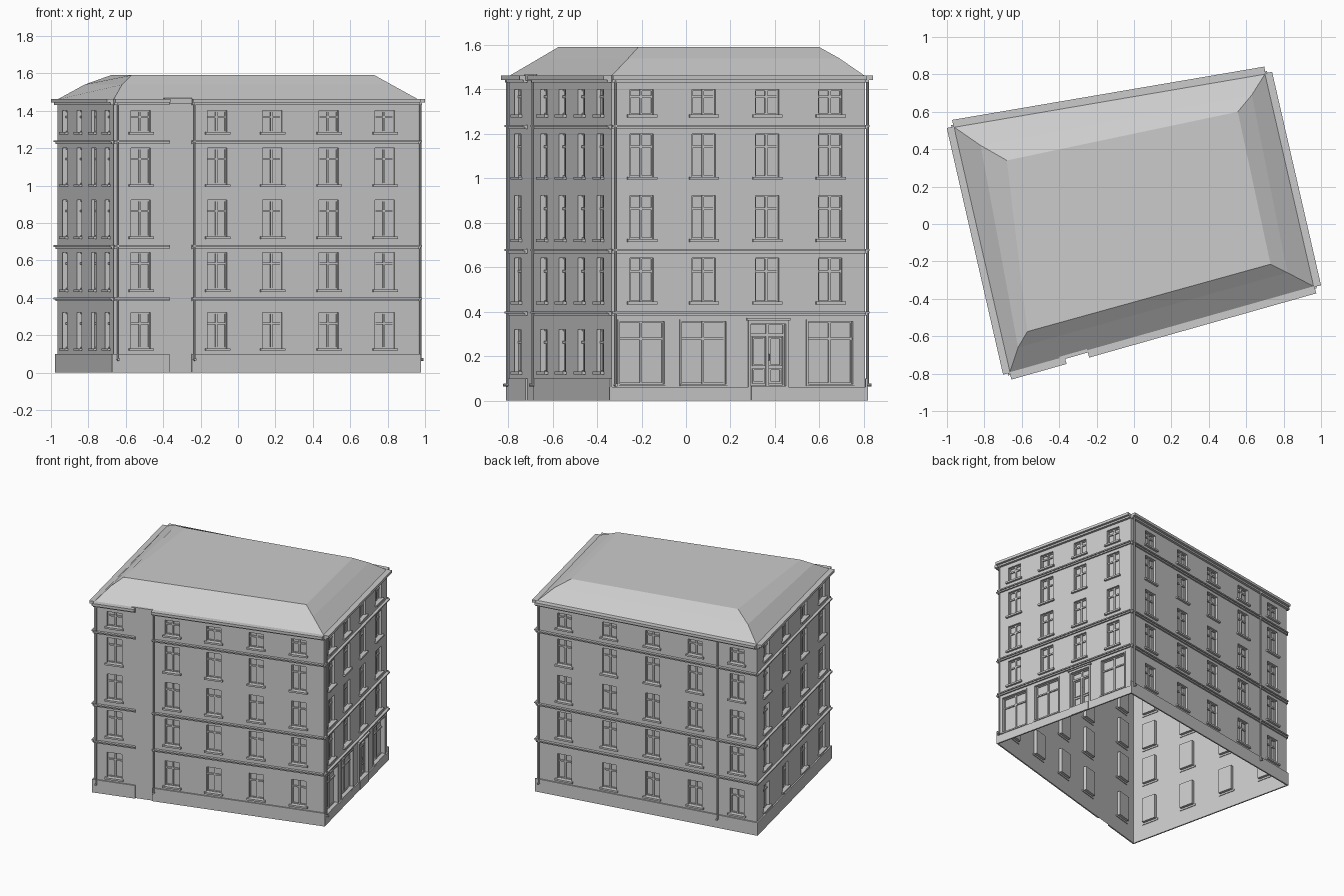
import bpy, bmesh, math
from mathutils import Vector, Matrix

if "Cube" in bpy.data.objects:
    bpy.data.objects.remove(bpy.data.objects["Cube"])

# Footprint corners, counter-clockwise from front left
A, B, C, D = [Vector(p) for p in ((-.665, -.797, 0), (.965, -.336, 0), (.703, .806, 0), (-.966, .521, 0))]
TOP = 1.45
REVEAL = .025
ROWS = [(.13, .32), (.445, .642), (.727, .922), (1.007, 1.2), (1.287, 1.4)]
parts = {}


def part(name):
    return parts.setdefault(name, bmesh.new())


class Side:
    """Local frame of one facade: u along the wall, out away from it, z up."""
    def __init__(self, name, p, q):
        self.name, self.len = name, (q - p).length
        x = (q - p).normalized()
        inward = Vector((-x.y, x.x, 0))
        self.m = Matrix.Translation(p) @ Matrix((x, inward, Vector((0, 0, 1)))).transposed().to_4x4()

    def pt(self, u, out, z):
        return self.m @ Vector((u, -out, z))

    def box(self, name, u0, u1, o0, o1, z0, z1):
        bm = part(self.name + "_" + name)
        v = [bm.verts.new(self.pt(u, o, z)) for z in (z0, z1)
             for u, o in ((u0, o1), (u1, o1), (u1, o0), (u0, o0))]
        for f in ((3, 2, 1, 0), (4, 5, 6, 7), (0, 1, 5, 4), (1, 2, 6, 5), (2, 3, 7, 6), (3, 0, 4, 7)):
            bm.faces.new([v[i] for i in f])

    def quad(self, name, *pts):
        bm = part(self.name + "_" + name)
        bm.faces.new([bm.verts.new(self.pt(*p)) for p in pts])

    def wall(self, holes):
        us = sorted({0, self.len, *[h[0] for h in holes], *[h[1] for h in holes]})
        zs = sorted({0, TOP, *[h[2] for h in holes], *[h[3] for h in holes]})
        for a, b in zip(us, us[1:]):
            for c, d in zip(zs, zs[1:]):
                u, z = (a + b) / 2, (c + d) / 2
                if not any(h[0] < u < h[1] and h[2] < z < h[3] for h in holes):
                    self.quad("wall", (a, 0, c), (b, 0, c), (b, 0, d), (a, 0, d))
        r = -REVEAL
        for a, b, c, d in holes:
            ring = [(a, c), (b, c), (b, d), (a, d)]
            self.quad("wall", *[(u, r, z) for u, z in ring])
            for (u, z), (s, t) in zip(ring, ring[1:] + ring[:1]):
                self.quad("wall", (u, 0, z), (s, 0, t), (s, r, t), (u, r, z))

    def frame(self, name, a, b, c, d, w, o0, o1):
        self.box(name, a, a + w, o0, o1, c, d)
        self.box(name, b - w, b, o0, o1, c, d)
        self.box(name, a + w, b - w, o0, o1, c, c + w)
        self.box(name, a + w, b - w, o0, o1, d - w, d)

    def cross(self, name, a, b, c, d, transom, w):
        o0, o1 = -REVEAL, -REVEAL + .01
        self.frame(name, a, b, c, d, .006, o0, o1 - .003)
        m = (a + b) / 2
        self.box(name, m - w / 2, m + w / 2, o0, o1, c, d)
        self.box(name, a, b, o0, o1 - .001, transom - w / 2, transom + w / 2)

    def window(self, h):
        a, b, c, d = h
        self.cross("window_frames", a, b, c, d, c + (d - c) * .7, .011)
        self.box("sills", a - .014, b + .014, -.005, .016, c - .013, c)

    def trim(self, spans, plinth):
        for a, b in spans:
            a, b = a * self.len, b * self.len
            e0, e1 = (.01 if a == 0 else 0), (.01 if b == self.len else 0)
            self.box("plinth", a - e0, b + e1, 0, .01, 0, plinth)
            for z in (.392, .672, 1.232):
                self.box("bands", a, b, 0, .011, z - .01, z)
                self.box("bands", a, b, 0, .02, z, z + .009)
            self.box("cornice", a, b, 0, .018, 1.43, 1.443)
            self.box("cornice", a, b, -.02, .036, 1.443, 1.463)

    def pipe(self, u):
        # downpipe with a short outlet at the foot
        bm = part(self.name + "_downpipes")
        low, high = .07, 1.44
        mid = self.pt(u, .014, (low + high) / 2)
        bmesh.ops.create_cone(bm, cap_ends=True, segments=8, radius1=.006, radius2=.006,
                              depth=high - low, matrix=Matrix.Translation(mid))
        rot = self.m.to_quaternion().to_matrix().to_4x4() @ Matrix.Rotation(math.pi / 2, 4, 'X')
        bmesh.ops.create_cone(bm, cap_ends=True, segments=8, radius1=.007, radius2=.007, depth=.03,
                              matrix=Matrix.Translation(self.pt(u, .016, low)) @ rot)


def grid(side, fracs, rows, w=.108):
    return [(f * side.len - w / 2, f * side.len + w / 2, c, d) for f in fracs for c, d in rows]


# Three plain facades: window positions, trim spans and downpipes as wall fractions
plain = [("front", A, B, (.089, .34, .521, .706, .89), ((0, .181), (.255, 1)), (.012, .263)),
         ("back", C, D, (.125, .33, .525, .72, .91), ((0, 1),), (.012, .825)),
         ("left", D, A, (.135, .39, .645, .89), ((0, 1),), ())]
for name, p, q, cols, spans, pipes in plain:
    s = Side(name, p, q)
    holes = grid(s, cols, ROWS)
    s.wall(holes)
    for h in holes:
        s.window(h)
    s.trim(spans, .1)
    for f in pipes:
        s.pipe(f * s.len)
    if name == "front":
        s.box("gutter_gap", .165 * s.len, .255 * s.len, -.03, .008, 1.44, 1.468)

# Shop facade on the right
s = Side("right", B, C)
cols = (.12, .364, .614, .863)
upper = grid(s, cols, ROWS[1:])
shops = grid(s, (.12, .364, .863), [(.075, .355)], .205)
door = grid(s, (.617,), [(.065, .345)], .16)[0]
s.wall(upper + shops + [door])
for h in upper:
    s.window(h)
for a, b, c, d in shops:
    s.cross("shop_frames", a, b, c, d, .278, .01)
    s.frame("shop_surrounds", a - .009, b + .009, c - .009, d + .009, .009, 0, .006)
    s.box("shop_sills", a - .005, b + .005, -.005, .012, c - .01, c)

# Double door with panels, casing and canopy
a, b, c, d = door
s.cross("door", a, b, c, d, .295, .012)
for l, r in ((a + .012, (a + b) / 2 - .01), ((a + b) / 2 + .01, b - .012)):
    s.frame("door", l, r, c + .012, .145, .008, -REVEAL, -REVEAL + .007)
    s.frame("door", l, r, .155, .285, .008, -REVEAL, -REVEAL + .007)
s.box("door_handle", (a + b) / 2 + .008, (a + b) / 2 + .012, -REVEAL, -.008, .18, .21)
s.box("door_casing", a - .012, a, 0, .01, .06, .36)
s.box("door_casing", b, b + .012, 0, .01, .06, .36)
s.box("door_casing", a - .012, b + .012, 0, .01, d, .36)
s.box("door_canopy", a - .02, b + .02, 0, .018, .36, .371)
s.box("door_step", a, b, 0, .014, 0, .065)
s.trim(((0, 1),), .062)
s.pipe(.015 * s.len)

# Hipped roof in two tiers with a flat top
bm = part("roof")
rings = [[(p.x, p.y, 1.46) for p in (A, B, C, D)],
         [(-.62, -.66, 1.54), (.82, -.26, 1.54), (.63, .69, 1.54), (-.82, .42, 1.54)],
         [(-.57, -.575, 1.59), (.73, -.215, 1.59), (.555, .6, 1.59), (-.68, .34, 1.59)]]
rings = [[bm.verts.new(p) for p in r] for r in rings]
for lo, hi in zip(rings, rings[1:]):
    for i in range(4):
        j = (i + 1) % 4
        bm.faces.new((lo[i], lo[j], hi[j], hi[i]))
bm.faces.new(rings[-1])

# Turn every collected part into an object
for name, bm in parts.items():
    if name.endswith("_wall"):
        bmesh.ops.remove_doubles(bm, verts=bm.verts[:], dist=1e-5)
    me = bpy.data.meshes.new(name)
    bm.to_mesh(me)
    bm.free()
    bpy.context.collection.objects.link(bpy.data.objects.new(name, me))
